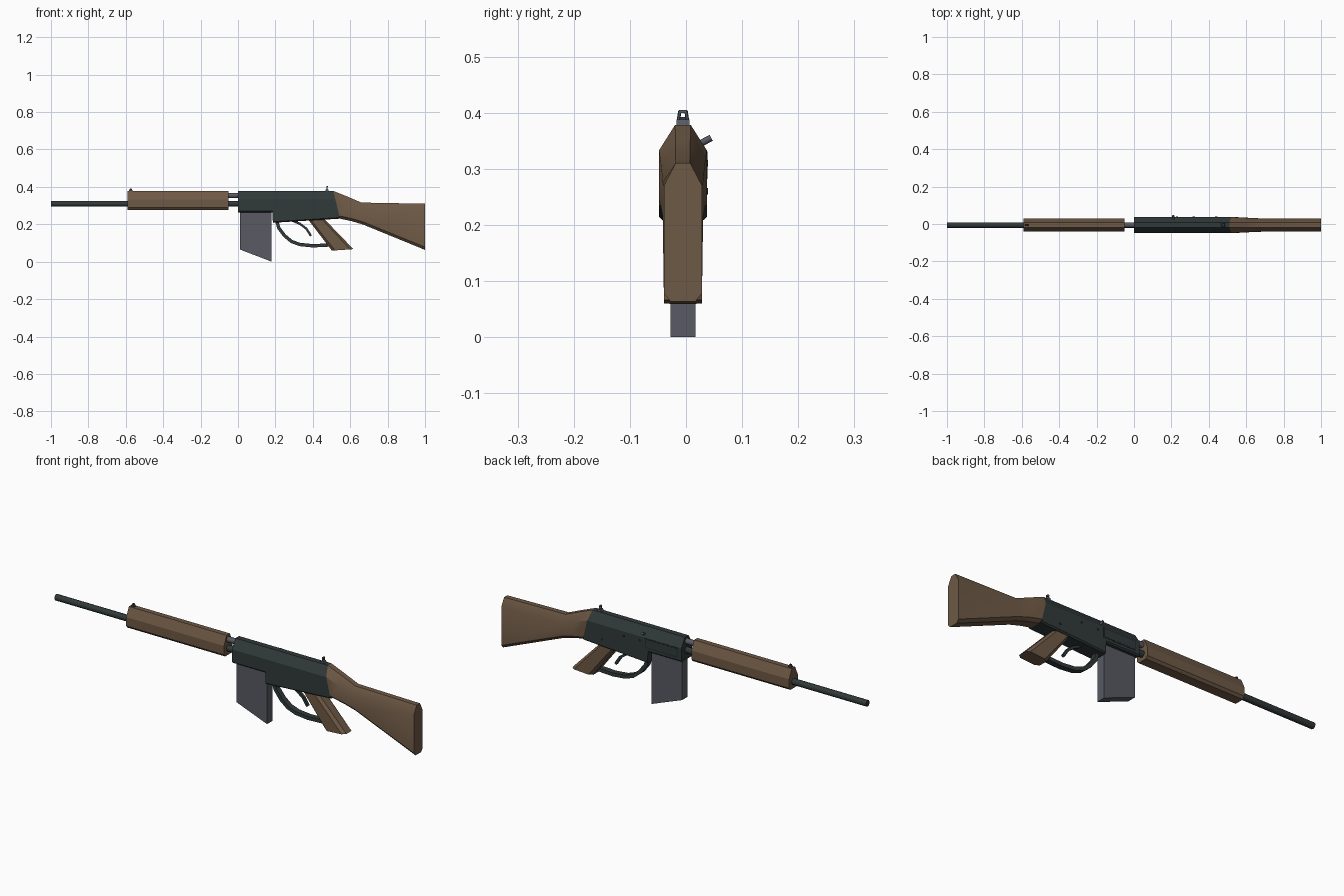
import bpy, bmesh, math
from mathutils import Vector

if "Cube" in bpy.data.objects:
    bpy.data.objects.remove(bpy.data.objects["Cube"])

YC = -0.0055  # centre plane of the body


def material(name, rgb):
    m = bpy.data.materials.new(name)
    m.diffuse_color = (*rgb, 1)
    m.use_nodes = True
    m.node_tree.nodes["Principled BSDF"].inputs["Base Color"].default_value = m.diffuse_color
    return m


DARK = material("dark_steel", (0.031, 0.041, 0.041))
WOOD = material("brown_wood", (0.155, 0.100, 0.060))
GREY = material("grey_steel", (0.098, 0.102, 0.125))
BLACK = material("blackened_steel", (0.018, 0.024, 0.024))


def finish(name, bm, mat, smooth=None):
    bmesh.ops.recalc_face_normals(bm, faces=bm.faces)
    me = bpy.data.meshes.new(name)
    bm.to_mesh(me)
    bm.free()
    me.materials.append(mat)
    ob = bpy.data.objects.new(name, me)
    bpy.context.collection.objects.link(ob)
    if smooth:
        bpy.ops.object.select_all(action='DESELECT')
        ob.select_set(True)
        bpy.context.view_layer.objects.active = ob
        bpy.ops.object.shade_smooth_by_angle(angle=math.radians(smooth))
    return ob


def loft(name, rings, mat, smooth=None):
    """Skin closed rings of equal point count and cap both ends."""
    bm = bmesh.new()
    vs = [[bm.verts.new(p) for p in r] for r in rings]
    n = len(vs[0])
    for a, b in zip(vs, vs[1:]):
        for i in range(n):
            bm.faces.new((a[i], a[(i + 1) % n], b[(i + 1) % n], b[i]))
    bm.faces.new(vs[0])
    bm.faces.new(vs[-1][::-1])
    return finish(name, bm, mat, smooth)


def section(xt, xb, zt, zb, half, flat, ct, bflat, cb):
    """Eight-sided body section, slanted from xt at the top to xb below."""
    right = [(flat, zt), (half, zt - ct), (half, zb + cb), (bflat, zb)]
    pts = right + [(-y, z) for y, z in reversed(right)]
    return [(xt + (xb - xt) * (zt - z) / (zt - zb), YC + y, z) for y, z in pts]


def prism(name, prof, half, mat, yc=YC):
    """Extrude an x-z profile across y."""
    return loft(name, [[(x, yc + s * half, z) for x, z in prof] for s in (-1, 1)], mat)


def rod(name, a, b, r, sides, mat):
    a, b = Vector(a), Vector(b)
    d = b - a
    bm = bmesh.new()
    bmesh.ops.create_cone(bm, cap_ends=True, segments=sides, radius1=r, radius2=r, depth=d.length)
    q = d.to_track_quat('Z', 'Y')
    for v in bm.verts:
        v.co = q @ v.co + (a + b) / 2
    return finish(name, bm, mat, 50)


def strip(name, path, half, thick, mat):
    """Bent band of rectangular section following an x-z path."""
    rings = []
    for i, (x, z) in enumerate(path):
        p, q = path[max(i - 1, 0)], path[min(i + 1, len(path) - 1)]
        t = Vector((q[0] - p[0], q[1] - p[1])).normalized() * thick / 2
        rings.append([(x - s * t.y, YC + w * half, z + s * t.x)
                      for s, w in ((1, 1), (1, -1), (-1, -1), (-1, 1))])
    return loft(name, rings, mat)


# Barrel and gas tube
rod("barrel", (-1, YC, 0.31), (0.02, YC, 0.31), 0.0155, 10, DARK)
rod("gas_tube", (-0.08, YC, 0.354), (0.02, YC, 0.354), 0.014, 10, GREY)

# Wooden handguard
loft("handguard", [section(x, x, 0.378, 0.277, 0.034, 0.013, 0.045, 0.024, 0.012)
                   for x in (-0.59, -0.05)], WOOD)

# Receiver, stepping down behind the magazine
loft("receiver", [
    section(0, 0, 0.378, 0.264, 0.0425, 0.014, 0.045, 0.036, 0.006),
    section(0.185, 0.185, 0.378, 0.264, 0.0425, 0.014, 0.045, 0.036, 0.006),
    section(0.186, 0.186, 0.378, 0.208, 0.0425, 0.014, 0.045, 0.036, 0.006),
    section(0.51, 0.545, 0.378, 0.23, 0.0425, 0.014, 0.045, 0.036, 0.006)], DARK)

# Wooden stock
loft("stock", [
    section(0.51, 0.545, 0.378, 0.23, 0.0425, 0.014, 0.045, 0.026, 0.015),
    section(0.585, 0.61, 0.348, 0.216, 0.039, 0.013, 0.042, 0.024, 0.015),
    section(0.66, 0.67, 0.316, 0.198, 0.036, 0.013, 0.04, 0.022, 0.015),
    section(1, 1, 0.31, 0.063, 0.034, 0.013, 0.04, 0.022, 0.015)], WOOD, 35)

# Magazine
prism("magazine", [(0.01, 0.28), (0.18, 0.28), (0.18, 0), (0.01, 0.065)], 0.0225, GREY)

# Pistol grip with chamfered long edges
def grip_ring(front, back):
    f, b = Vector(front), Vector(back)
    return [(*((f.lerp(b, t))[:1]), YC + y, f.lerp(b, t)[1]) for t, y in
            ((0, 0.02), (0.15, 0.034), (0.85, 0.034), (1, 0.02),
             (1, -0.02), (0.85, -0.034), (0.15, -0.034), (0, -0.02))]


loft("pistol_grip", [grip_ring((0.375, 0.225), (0.45, 0.24)),
                     grip_ring((0.502, 0.059), (0.617, 0.067))], WOOD)

# Trigger and guard
strip("trigger_guard", [(0.207, 0.22), (0.218, 0.18), (0.25, 0.138), (0.287, 0.108),
                        (0.33, 0.092), (0.4, 0.085), (0.5, 0.09)], 0.014, 0.018, DARK)
strip("trigger", [(0.285, 0.222), (0.33, 0.203), (0.365, 0.177), (0.39, 0.138)],
      0.007, 0.012, DARK)

# Ejection port plate, charging handle and pins on the far side
side = YC + 0.0425
prism("port_frame", [(0.02, 0.282), (0.2, 0.282), (0.2, 0.331), (0.02, 0.331)], 0.001, BLACK, side)
prism("port_cover", [(0.026, 0.288), (0.194, 0.288), (0.194, 0.325), (0.026, 0.325)],
      0.0015, DARK, side)
rod("charging_handle", (0.21, 0.022, 0.343), (0.21, 0.045, 0.355), 0.006, 8, GREY)
for i, (x, z) in enumerate(((0.23, 0.31), (0.32, 0.31), (0.44, 0.26))):
    rod(f"receiver_pin_{i + 1}", (x, side - 0.003, z), (x, side + 0.002, z), 0.006, 8, BLACK)

# Rear aperture sight: tapered base, two leaning posts and a top bar
prism("rear_sight_base", [(0.465, 0.374), (0.487, 0.374), (0.482, 0.388), (0.47, 0.388)],
      0.0115, GREY)
for s, label in ((-1, "left"), (1, "right")):
    rod(f"rear_sight_post_{label}", (0.476, YC + s * 0.0085, 0.384),
        (0.476, YC + s * 0.0055, 0.403), 0.003, 6, GREY)
prism("rear_sight_bar", [(0.472, 0.399), (0.48, 0.399), (0.48, 0.405), (0.472, 0.405)], 0.007, GREY)

# Front sight
prism("front_sight", [(-0.585, 0.375), (-0.562, 0.375), (-0.57, 0.392), (-0.577, 0.392)],
      0.005, DARK)
